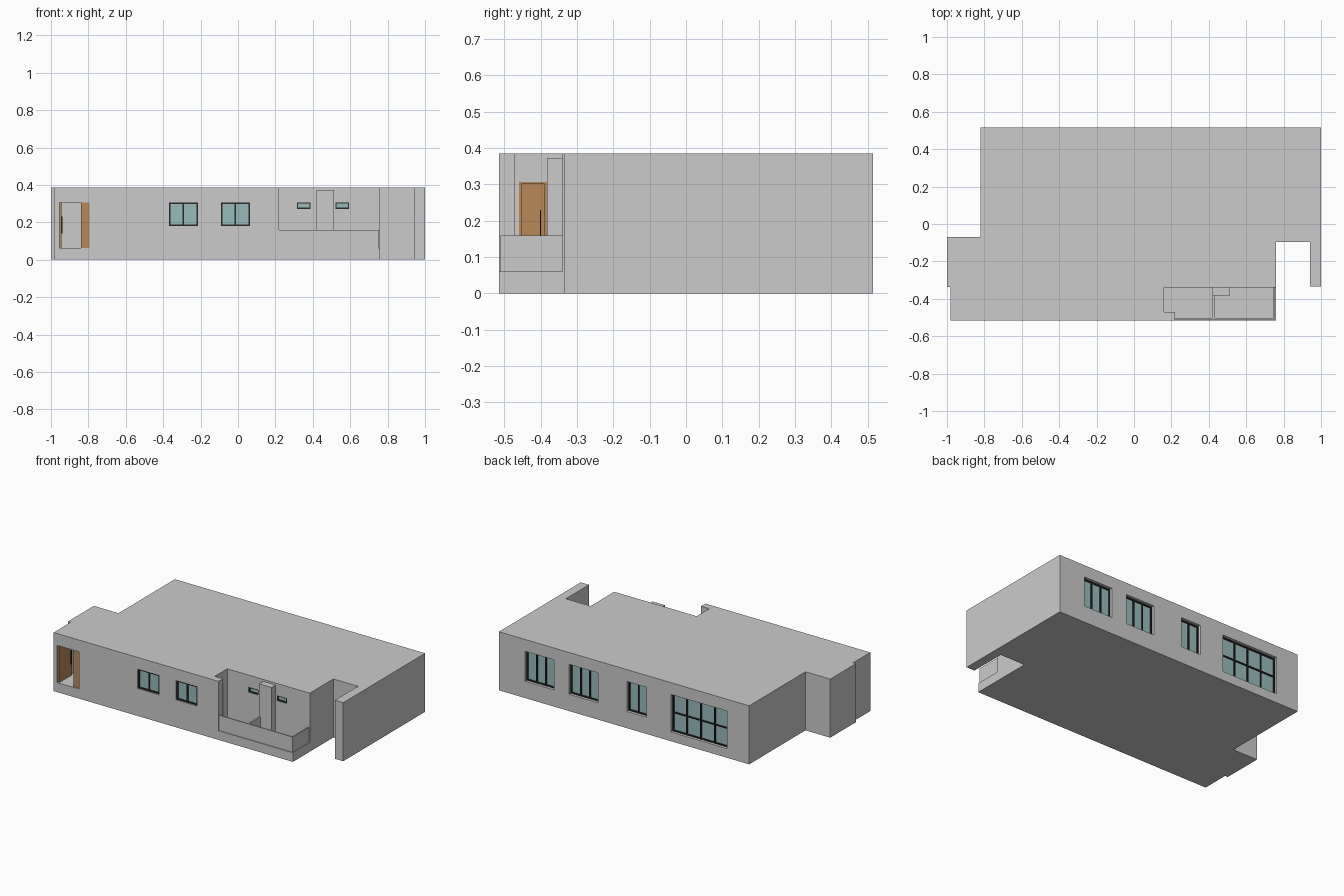
import bpy, bmesh

if "Cube" in bpy.data.objects:
    bpy.data.objects.remove(bpy.data.objects["Cube"])

H = 0.385      # roof height
FLOOR = 0.06   # floor slab level


def material(name, rgb):
    m = bpy.data.materials.new(name)
    m.diffuse_color = (*rgb, 1)
    m.use_nodes = True
    m.node_tree.nodes["Principled BSDF"].inputs["Base Color"].default_value = m.diffuse_color
    return m


WOOD = material("wood", (0.48, 0.25, 0.10))
GLASS = material("glass", (0.32, 0.50, 0.50))
FRAME = material("dark_frame", (0.02, 0.02, 0.02))


def add_prism(bm, outline, z0, z1):
    base = bm.faces.new([bm.verts.new((x, y, z0)) for x, y in outline])
    res = bmesh.ops.extrude_face_region(bm, geom=[base])
    top = [v for v in res["geom"] if isinstance(v, bmesh.types.BMVert)]
    bmesh.ops.translate(bm, verts=top, vec=(0, 0, z1 - z0))


def solids(name, prisms, mat=None):
    """One object from a list of (outline, z0, z1) prisms."""
    bm = bmesh.new()
    for p in prisms:
        add_prism(bm, *p)
    bmesh.ops.recalc_face_normals(bm, faces=bm.faces)
    me = bpy.data.meshes.new(name)
    bm.to_mesh(me)
    bm.free()
    if mat:
        me.materials.append(mat)
    ob = bpy.data.objects.new(name, me)
    bpy.context.collection.objects.link(ob)
    return ob


def box(x0, x1, y0, y1, z0, z1):
    return ([(x0, y0), (x1, y0), (x1, y1), (x0, y1)], z0, z1)


cuts = []


def window(name, x0, x1, z0, z1, wall_y, out, cols, rows=1, depth=0.03, bar=0.008):
    """Recessed window in a wall whose outward direction along y is out."""
    def slab(a, b, c, d, near, far):
        ya, yb = sorted((wall_y - out * near, wall_y - out * far))
        return box(a, b, ya, yb, c, d)
    cuts.append(slab(x0, x1, z0, z1, -0.03, depth))
    solids(name + "_glass", [slab(x0, x1, z0, z1, depth - 0.005, depth + 0.003)], GLASS)
    bars = []
    for i in range(cols + 1):
        x = x0 + (x1 - x0 - bar) * i / cols
        bars.append(slab(x, x + bar, z0, z1, depth - 0.013, depth + 0.002))
    for j in range(rows + 1):
        z = z0 + (z1 - z0 - bar) * j / rows
        bars.append(slab(x0, x1, z, z + bar, depth - 0.012, depth + 0.002))
    solids(name + "_frame", bars, FRAME)


# Windows: front, balcony and back
window("front_window_1", -0.37, -0.215, 0.18, 0.307, -0.515, -1, 2, depth=0.02)
window("front_window_2", -0.09, 0.063, 0.18, 0.307, -0.515, -1, 2, depth=0.02)
for n, x in enumerate((0.315, 0.52)):
    window(f"balcony_window_{n + 1}", x, x + 0.073, 0.272, 0.307, -0.34, -1, 1,
           depth=0.015, bar=0.006)
window("back_window_1", 0.60, 0.81, 0.11, 0.307, 0.515, 1, 3)
window("back_window_2", 0.28, 0.49, 0.11, 0.307, 0.515, 1, 3)
window("back_window_3", -0.075, 0.07, 0.11, 0.307, 0.515, 1, 2)
window("back_window_4", -0.66, -0.25, 0.06, 0.307, 0.515, 1, 4, 2)

# Openings for the entrance hall, the balcony and its side door
cuts.append(([(-0.955, -0.6), (-0.795, -0.6), (-0.795, -0.47), (-0.6, -0.47),
              (-0.6, -0.1), (-0.955, -0.1)], 0.063, 0.307))
balcony = ([(0.16, -0.47), (0.22, -0.47), (0.22, -0.6), (0.85, -0.6),
            (0.85, -0.34), (0.16, -0.34)], FLOOR, 0.6)
door_cut = box(0.145, 0.2, -0.46, -0.382, FLOOR + 0.002, 0.307)

# Main building with stepped outline, side fin and notch
house = solids("house_body", [(
    [(-0.98, -0.515), (0.76, -0.515), (0.76, -0.095), (0.94, -0.095),
     (0.94, -0.335), (1, -0.335), (1, 0.515), (-0.82, 0.515),
     (-0.82, -0.07), (-1, -0.07), (-1, -0.337), (-0.98, -0.337)], 0, H)])
for name, parts in (("balcony_cutter", [balcony]), ("door_cutter", [door_cut]),
                    ("opening_cutter", cuts)):
    cutter = solids(name, parts)
    cutter.hide_render = True
    cutter.hide_viewport = True
    cutter.display_type = 'WIRE'
    mod = house.modifiers.new(name, 'BOOLEAN')
    mod.operation = 'DIFFERENCE'
    mod.solver = 'EXACT'
    mod.object = cutter

# Balcony parapet, divider and pillar
solids("balcony_parapet", [(
    [(0.22, -0.51), (0.755, -0.51), (0.755, -0.34), (0.747, -0.34),
     (0.747, -0.502), (0.22, -0.502)], FLOOR, 0.16)])
solids("balcony_divider", [box(0.42, 0.43, -0.502, -0.38, FLOOR, 0.157)])
solids("balcony_pillar", [box(0.42, 0.512, -0.382, -0.34, FLOOR, 0.372)])

# Balcony side door
solids("balcony_door", [box(0.143, 0.152, -0.46, -0.382, FLOOR, 0.307)], WOOD)
solids("balcony_door_frame", [box(0.146, 0.161, -0.46, -0.453, FLOOR, 0.307),
                              box(0.146, 0.161, -0.389, -0.382, FLOOR, 0.307),
                              box(0.146, 0.161, -0.453, -0.389, 0.301, 0.307)], WOOD)
solids("balcony_door_handle", [box(0.15, 0.158, -0.402, -0.399, 0.14, 0.23)], FRAME)

# Entrance: fixed panel on the right and leaf swung open on the left
solids("entrance_side_panel", [box(-0.84, -0.795, -0.508, -0.495, 0.063, 0.307)], WOOD)
solids("entrance_door_leaf", [box(-0.955, -0.944, -0.505, -0.375, 0.063, 0.307)], WOOD)
solids("entrance_door_handle", [box(-0.944, -0.938, -0.392, -0.388, 0.14, 0.23)], FRAME)
